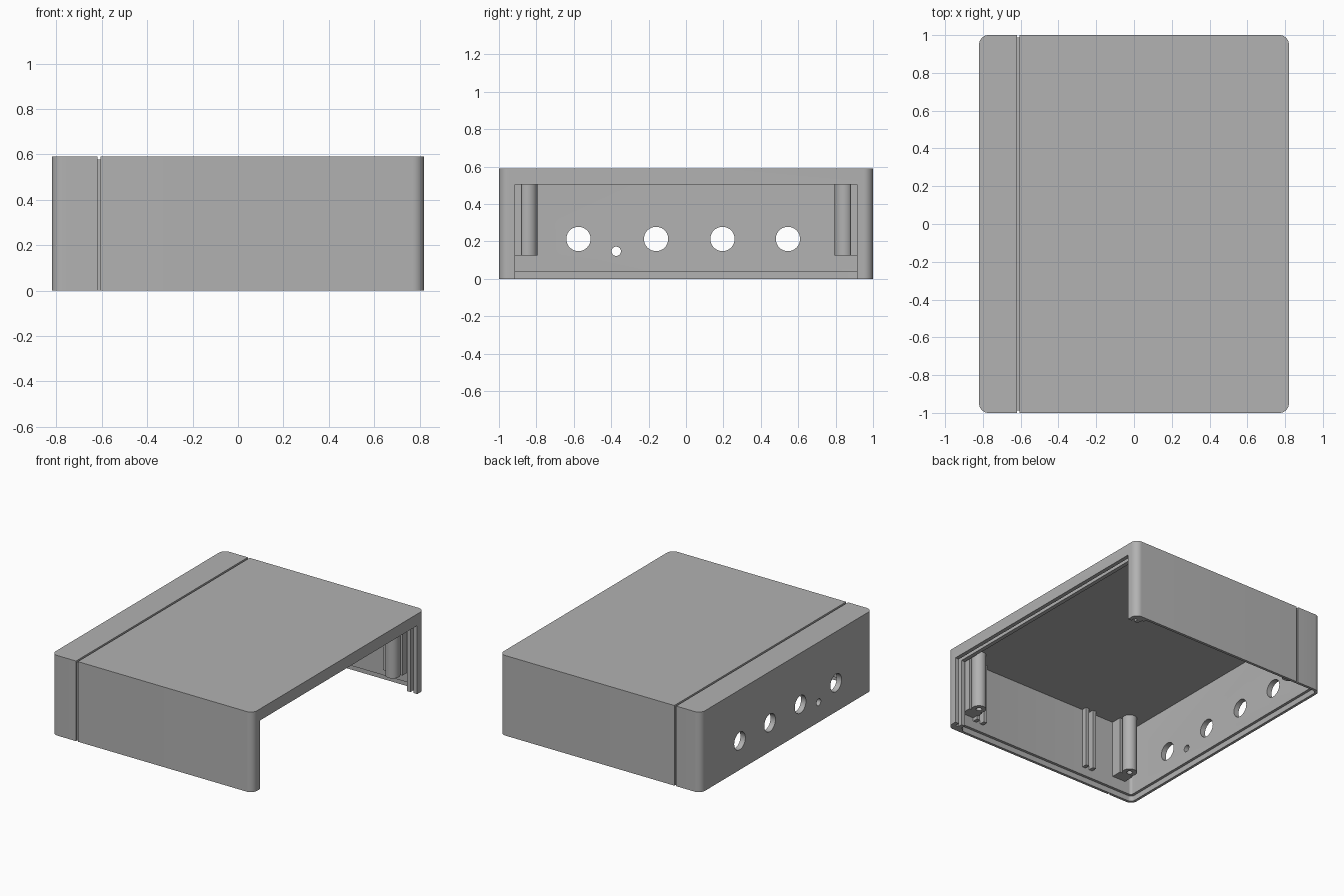
import bpy, bmesh, math
from mathutils import Matrix, Vector

cube = bpy.data.objects.get("Cube")
if cube:
    bpy.data.objects.remove(cube, do_unlink=True)

grey = bpy.data.materials.new("light_grey_plastic")
grey.use_nodes = True
grey.diffuse_color = (0.445, 0.445, 0.445, 1)
grey.node_tree.nodes["Principled BSDF"].inputs["Base Color"].default_value = grey.diffuse_color


def finish(name, bm):
    bmesh.ops.recalc_face_normals(bm, faces=bm.faces)
    mesh = bpy.data.meshes.new(name)
    bm.to_mesh(mesh)
    bm.free()
    mesh.materials.append(grey)
    obj = bpy.data.objects.new(name, mesh)
    bpy.context.collection.objects.link(obj)
    return obj


def box(name, x, y, z, radius=0):
    """Box from (min, max) ranges, with optional rounded vertical edges."""
    bm = bmesh.new()
    lo, hi = (Vector(v) for v in zip(x, y, z))
    size = hi - lo
    bmesh.ops.create_cube(bm, size=1, matrix=Matrix.Translation((lo + hi) / 2) @ Matrix.Diagonal((*size, 1)))
    if radius:
        upright = [e for e in bm.edges if abs(e.verts[0].co.z - e.verts[1].co.z) > size.z / 2]
        bmesh.ops.bevel(bm, geom=upright, offset=radius, segments=8, profile=0.5, affect='EDGES')
    return finish(name, bm)


def cylinder(name, centre, radius, length, axis='Z'):
    bm = bmesh.new()
    turn = Matrix.Rotation(math.pi / 2, 4, 'Y') if axis == 'X' else Matrix()
    bmesh.ops.create_cone(bm, cap_ends=True, segments=40, radius1=radius, radius2=radius,
                          depth=length, matrix=Matrix.Translation(centre) @ turn)
    return finish(name, bm)


def cut(target, cutter):
    """Subtract the cutter, then discard it."""
    cutter.hide_render = True
    mod = target.modifiers.new("cut", 'BOOLEAN')
    mod.operation, mod.solver, mod.object = 'DIFFERENCE', 'EXACT', cutter
    bpy.context.view_layer.objects.active = target
    bpy.ops.object.modifier_apply(modifier=mod.name)
    bpy.data.objects.remove(cutter, do_unlink=True)


def smooth(obj):
    bpy.ops.object.select_all(action='DESELECT')
    obj.select_set(True)
    bpy.context.view_layer.objects.active = obj
    bpy.ops.object.shade_smooth_by_angle(angle=math.radians(30))


HX, HY, TOP = 0.82, 1.0, 0.59
IN_Y, ROOF = 0.96, 0.55

# Outer shell, open underneath and at the +x end
shell = box("enclosure_shell", (-HX, HX), (-HY, HY), (0, TOP), 0.05)
cut(shell, box("cavity", (-0.78, 0.735), (-IN_Y, IN_Y), (-0.1, ROOF), 0.02))
cut(shell, box("end_opening", (0.7, 0.9), (-0.915, 0.915), (-0.1, 0.505)))
cut(shell, box("panel_slot", (0.765, 0.79), (-0.95, 0.95), (-0.1, 0.54)))

# Stepped rim for the base plate
cut(shell, box("rim_step", (-0.8, 0.72), (-0.98, 0.98), (-0.1, 0.04), 0.03))

# Decorative seam around the top and both sides
SEAM = (-0.62, -0.605)
cut(shell, box("seam_top", SEAM, (-1.1, 1.1), (TOP - 0.013, 0.7)))
for s in (-1, 1):
    cut(shell, box("seam_side", SEAM, sorted((s * (HY - 0.013), s * 1.1)), (-0.1, 0.7)))

# Connector holes and one small indicator hole
for y in (-0.575, -0.16, 0.195, 0.545):
    cut(shell, cylinder("connector_hole", (-0.8, y, 0.213), 0.065, 0.2, 'X'))
cut(shell, cylinder("indicator_hole", (-0.8, -0.373, 0.147), 0.025, 0.2, 'X'))
smooth(shell)

for s, side in ((-1, "right"), (1, "left")):
    # Screw posts with backing blocks
    for x, end in ((-0.67, "closed"), (0.67, "open")):
        post = cylinder(f"screw_post_{side}_{end}", (x, s * 0.845, 0.34), 0.05, 0.43)
        cut(post, cylinder("screw_hole", (x, s * 0.845, 0.15), 0.02, 0.3))
        smooth(post)
        box(f"post_web_{side}_{end}", (x - 0.055, x + 0.055),
            sorted((s * 0.88, s * 0.965)), (0.125, ROOF + 0.005))
    # Paired board guides on the side walls
    for x in (-0.39, 0.58):
        for d in (-0.03, 0.03):
            box(f"board_guide_{side}", (x + d - 0.014, x + d + 0.014),
                sorted((s * 0.92, s * 0.965)), (0.1, ROOF + 0.005))
